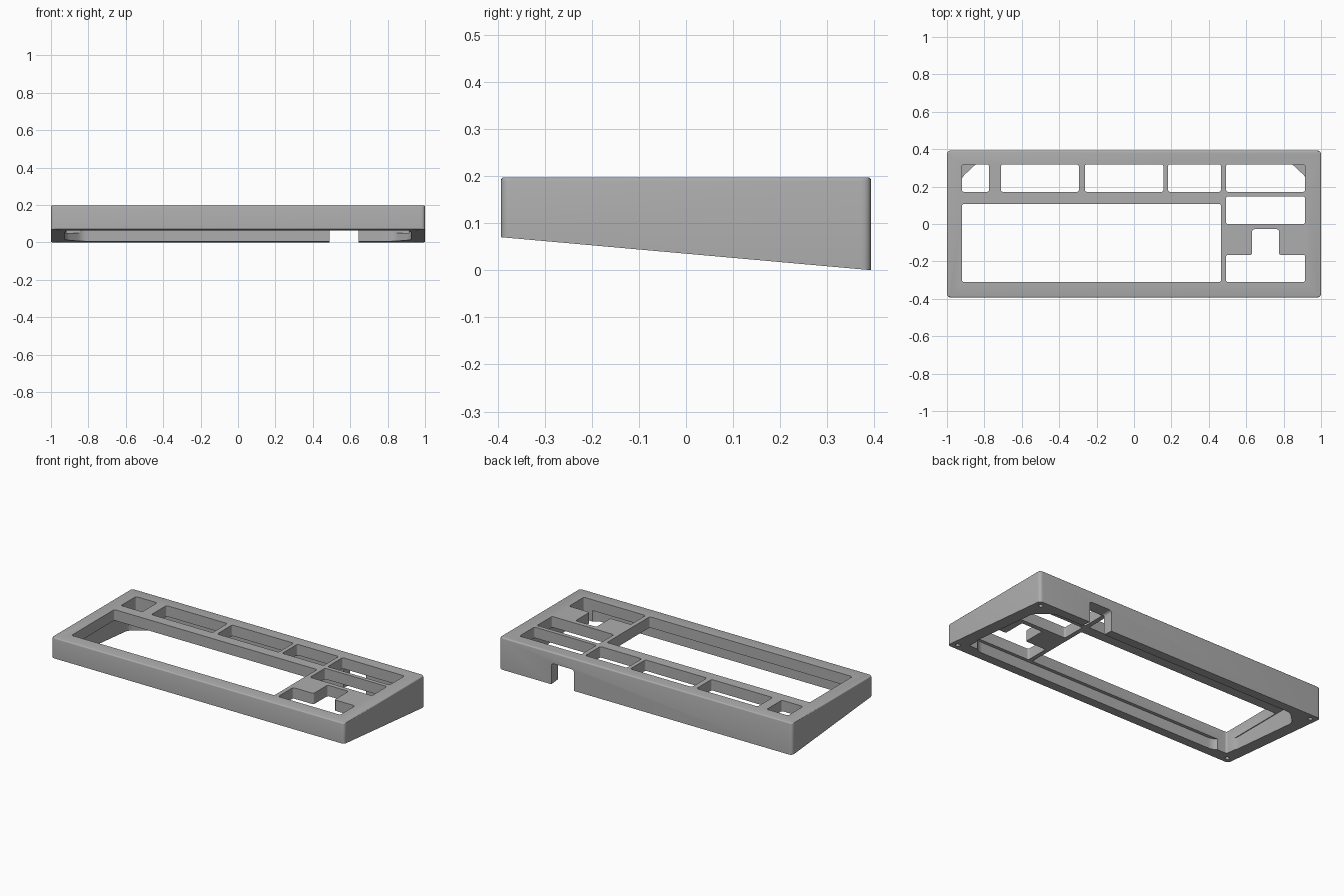
import bpy, bmesh, math
from mathutils import Vector

HX, HY, TOP, PLATE = 1.0, 0.393, 0.197, 0.13   # half sizes, top height, plate underside
FRONT_LIFT = 0.07                              # underside height at the front

if "Cube" in bpy.data.objects:
    bpy.data.objects.remove(bpy.data.objects["Cube"])


def rounded(points, radius, steps=5):
    """Round every corner of a closed polygon."""
    out, n = [], len(points)
    for i in range(n):
        p, a, b = (Vector(points[k % n]) for k in (i, i - 1, i + 1))
        start = p + (a - p).normalized() * radius
        end = p + (b - p).normalized() * radius
        for s in range(steps + 1):
            t = s / steps
            out.append(start * (1 - t) ** 2 + p * 2 * t * (1 - t) + end * t * t)
    return out


def rect(x0, x1, y0, y1):
    return [(x0, y0), (x1, y0), (x1, y1), (x0, y1)]


def prism(name, outline, low, high, upright=False):
    """Extrude an outline along z, or along y when upright."""
    bm = bmesh.new()
    rings = []
    for h in (low, high):
        rings.append([bm.verts.new((p[0], h, p[1]) if upright else (p[0], p[1], h))
                      for p in outline])
    bottom, top = rings
    bm.faces.new(bottom)
    bm.faces.new(top)
    n = len(outline)
    for i in range(n):
        j = (i + 1) % n
        bm.faces.new((bottom[i], bottom[j], top[j], top[i]))
    bmesh.ops.recalc_face_normals(bm, faces=bm.faces)
    mesh = bpy.data.meshes.new(name)
    bm.to_mesh(mesh)
    bm.free()
    obj = bpy.data.objects.new(name, mesh)
    bpy.context.collection.objects.link(obj)
    return obj


def cut(target, cutter):
    cutter.hide_render = True
    mod = target.modifiers.new("cut", "BOOLEAN")
    mod.operation, mod.solver, mod.object = "DIFFERENCE", "EXACT", cutter
    bpy.context.view_layer.objects.active = target
    bpy.ops.object.modifier_apply(modifier=mod.name)
    bpy.data.objects.remove(cutter)


# Outer shell: rounded block, eased top edge, sloping underside
case = prism("keyboard_case", rounded(rect(-HX, HX, -HY, HY), 0.022), 0, TOP)
bm = bmesh.new()
bm.from_mesh(case.data)
rim = [e for e in bm.edges if all(v.co.z > TOP - 0.001 for v in e.verts)]
bmesh.ops.bevel(bm, geom=rim, offset=0.007, segments=3, profile=0.5, affect="EDGES")
for v in bm.verts:
    if v.co.z < 0.001:
        v.co.z = FRONT_LIFT * (HY - v.co.y) / (2 * HY)
bm.to_mesh(case.data)
bm.free()

# Hollow underside with screw posts filling the corners
IX, IY, PX, PY = 0.925, 0.33, 0.09, 0.085
inner = [(-IX, -IY + PY), (-IX + PX, -IY), (IX - PX, -IY), (IX, -IY + PY),
         (IX, IY - PY), (IX - PX, IY), (-IX + PX, IY), (-IX, IY - PY)]
cut(case, prism("cavity", rounded(inner, 0.03), -0.1, PLATE))

# Key openings through the top plate
openings = [rect(x0, x1, 0.172, 0.318) for x0, x1 in
            ((-0.92, -0.775), (-0.712, -0.295), (-0.263, 0.157), (0.182, 0.465), (0.492, 0.915))]
openings.append(rect(0.492, 0.915, 0.0, 0.147))
openings.append(rect(-0.92, 0.465, -0.31, 0.107))
openings.append([(0.492, -0.31), (0.915, -0.31), (0.915, -0.165), (0.775, -0.165),
                 (0.775, -0.028), (0.632, -0.028), (0.632, -0.165), (0.492, -0.165)])
for outline in openings:
    cut(case, prism("opening", rounded(outline, 0.012), 0.05, 0.3))

# Cable notch in the back wall
cut(case, prism("cable_notch", rounded(rect(0.49, 0.645, -0.1, PLATE), 0.02), 0.3, 0.5, True))

# Screw holes in the underside
for sx in (-1, 1):
    for sy in (-1, 1):
        circle = [(sx * 0.96 + 0.013 * math.cos(math.tau * k / 16),
                   sy * 0.352 + 0.013 * math.sin(math.tau * k / 16)) for k in range(16)]
        cut(case, prism("screw_hole", circle, -0.1, 0.12))

# Single grey finish
grey = bpy.data.materials.new("grey_plastic")
grey.use_nodes = True
colour = (0.42, 0.42, 0.42, 1)
grey.diffuse_color = colour
grey.node_tree.nodes["Principled BSDF"].inputs["Base Color"].default_value = colour
case.data.materials.clear()
case.data.materials.append(grey)
for face in case.data.polygons:
    face.material_index = 0

bpy.ops.object.select_all(action="DESELECT")
case.select_set(True)
bpy.context.view_layer.objects.active = case
bpy.ops.object.shade_smooth_by_angle(angle=math.radians(30))
